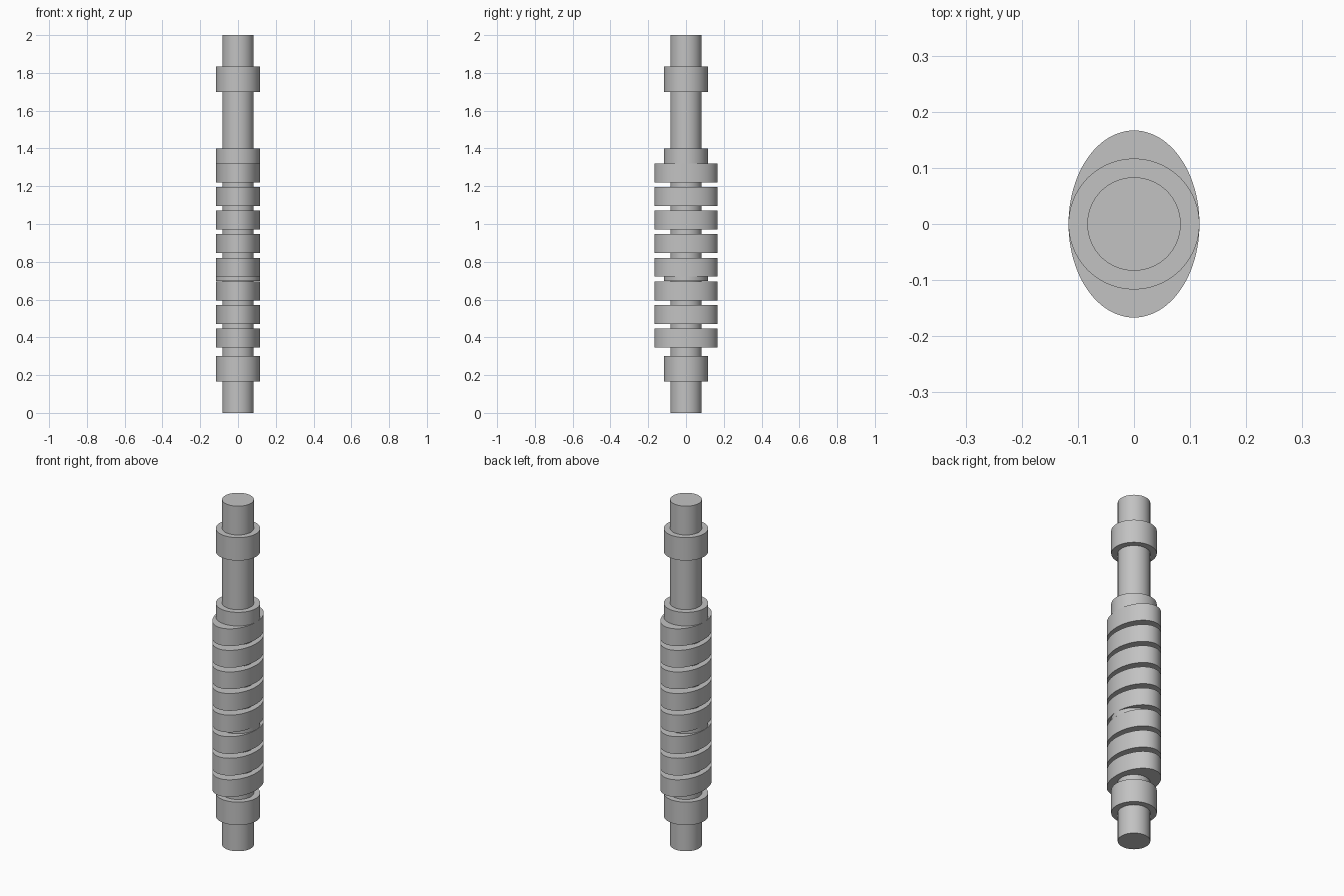
import bpy
import math

cube = bpy.data.objects.get("Cube")
if cube:
    bpy.data.objects.remove(cube, do_unlink=True)

GREY = 0.54
steel = bpy.data.materials.new("plain grey steel")
steel.use_nodes = True
steel.diffuse_color = (GREY, GREY, GREY, 1)
steel.node_tree.nodes["Principled BSDF"].inputs["Base Color"].default_value = (GREY, GREY, GREY, 1)

SHAFT_R = 0.0833
COLLAR_R = 0.1167
LOBE_R = 0.1667


def disc(name, bottom, top, rx, ry):
    """Upright round or oval cylinder between two heights."""
    bpy.ops.mesh.primitive_cylinder_add(vertices=96, radius=1, depth=top - bottom,
                                        location=(0, 0, (bottom + top) / 2))
    ob = bpy.context.object
    ob.name = name
    ob.scale = (rx, ry, 1)
    bpy.ops.object.transform_apply(location=False, rotation=False, scale=True)
    bpy.ops.object.shade_smooth_by_angle(angle=math.radians(30))
    ob.data.materials.append(steel)
    return ob


# Full-length shaft
disc("shaft", 0, 2, SHAFT_R, SHAFT_R)

# Round collars: bearing seats, shoulder and the spacer between the lobe groups
collars = {
    "lower_collar": (0.167, 0.30),
    "middle_spacer": (0.697, 0.721),
    "shoulder_collar": (1.321, 1.40),
    "upper_collar": (1.70, 1.833),
}
for name, (bottom, top) in collars.items():
    disc(name, bottom, top, COLLAR_R, COLLAR_R)

# Eight evenly spaced oval lobes
for i in range(8):
    bottom = 0.346 + 0.125 * i
    disc(f"oval_lobe_{i + 1}", bottom, bottom + 0.1, COLLAR_R, LOBE_R)
